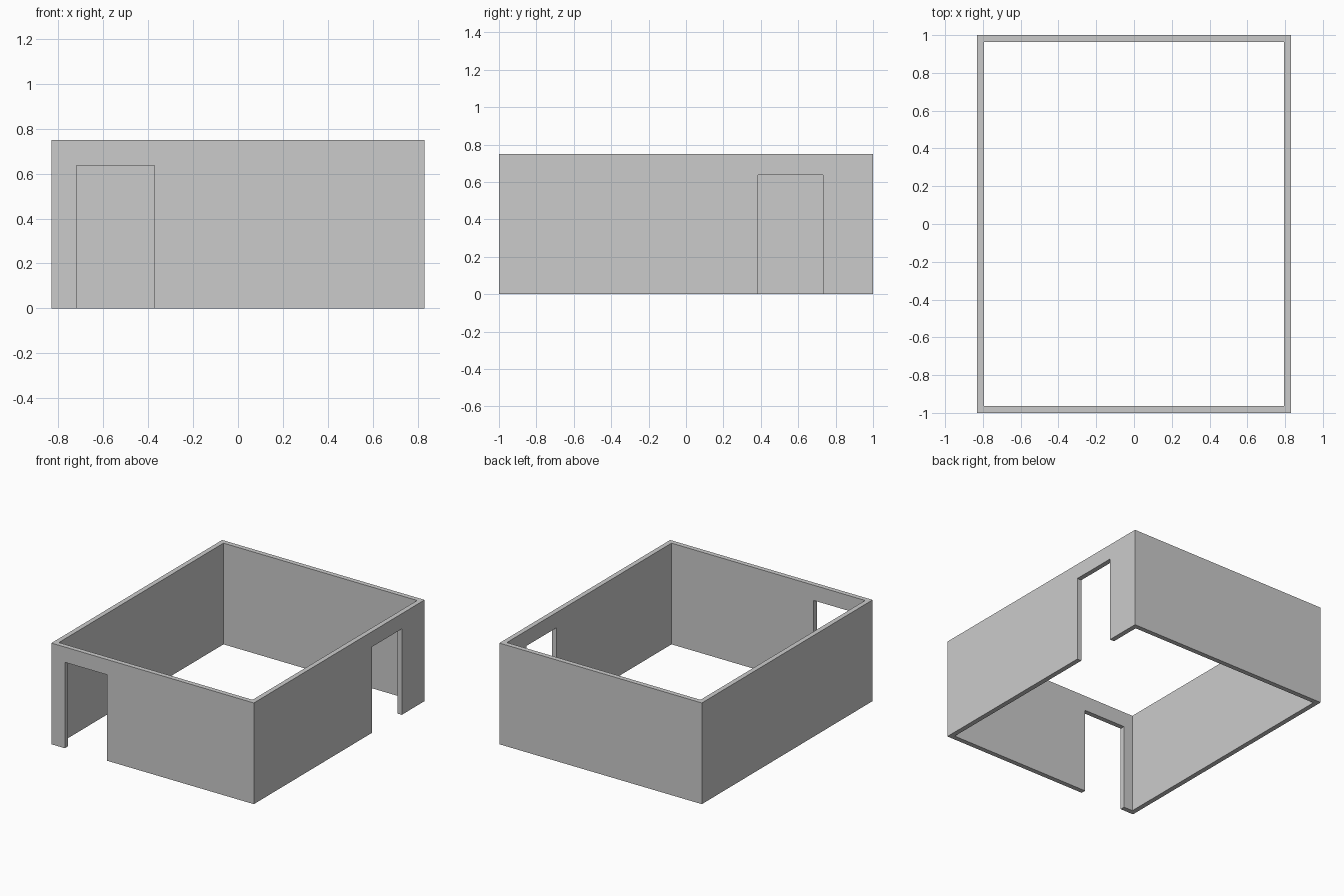
import bpy

if "Cube" in bpy.data.objects:
    bpy.data.objects.remove(bpy.data.objects["Cube"])

HALF_X, HALF_Y, HEIGHT = 0.83, 1.0, 0.75
WALL = 0.036
DOOR_TOP = 0.637


def box(name, x, y, z):
    """Axis-aligned box from (min, max) ranges."""
    bpy.ops.mesh.primitive_cube_add(size=1)
    obj = bpy.context.object
    obj.name = name
    obj.location = [(a + b) / 2 for a, b in (x, y, z)]
    obj.scale = [b - a for a, b in (x, y, z)]
    bpy.ops.object.transform_apply(location=True, rotation=False, scale=True)
    return obj


def cut(target, cutter):
    """Subtract the cutter from the target, then discard it."""
    cutter.hide_render = True
    mod = target.modifiers.new(cutter.name, 'BOOLEAN')
    mod.operation = 'DIFFERENCE'
    mod.solver = 'EXACT'
    mod.object = cutter
    bpy.context.view_layer.objects.active = target
    bpy.ops.object.modifier_apply(modifier=mod.name)
    bpy.data.objects.remove(cutter, do_unlink=True)


# Outer block of the room
walls = box("room_walls", (-HALF_X, HALF_X), (-HALF_Y, HALF_Y), (0, HEIGHT))

# Hollow interior, open at the top and bottom
ix, iy = HALF_X - WALL, HALF_Y - WALL
cut(walls, box("interior", (-ix, ix), (-iy, iy), (-0.2, HEIGHT + 0.2)))

# Front doorway near the left corner
cut(walls, box("front_doorway", (-0.72, -0.372), (-HALF_Y - 0.1, -iy + 0.1), (-0.1, DOOR_TOP)))

# Right doorway near the back corner
cut(walls, box("right_doorway", (ix - 0.1, HALF_X + 0.1), (0.385, 0.733), (-0.1, DOOR_TOP)))
